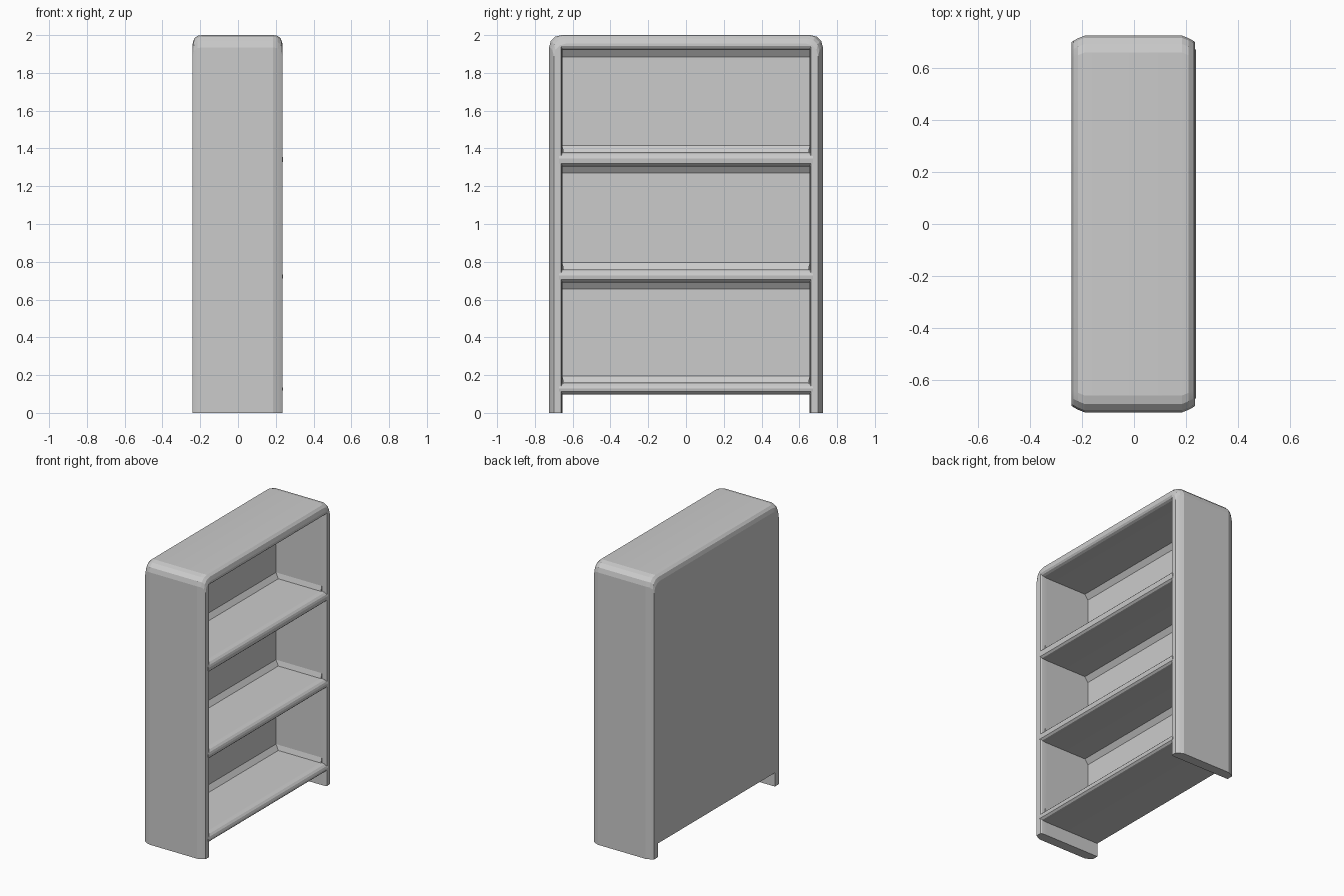
import bpy, bmesh, math

if "Cube" in bpy.data.objects:
    bpy.data.objects.remove(bpy.data.objects["Cube"])

BACK = -0.16  # inner face of the back panel

def make(name, rings, angle=12):
    """Loft closed rings of points into a capped solid."""
    bm = bmesh.new()
    vs = [[bm.verts.new(p) for p in r] for r in rings]
    n = len(vs[0])
    for a, b in zip(vs, vs[1:]):
        for i in range(n):
            j = (i + 1) % n
            bm.faces.new((a[i], a[j], b[j], b[i]))
    bm.faces.new(vs[0])
    bm.faces.new(vs[-1])
    bmesh.ops.recalc_face_normals(bm, faces=bm.faces)
    me = bpy.data.meshes.new(name)
    bm.to_mesh(me)
    bm.free()
    ob = bpy.data.objects.new(name, me)
    bpy.context.collection.objects.link(ob)
    bpy.ops.object.select_all(action='DESELECT')
    ob.select_set(True)
    bpy.context.view_layer.objects.active = ob
    bpy.ops.object.shade_smooth_by_angle(angle=math.radians(angle))
    return ob

def along_y(name, profile, y0, y1):
    return make(name, [[(x, y, z) for x, z in profile] for y in (y0, y1)])

# Outer frame: two sides and a top, lofted front to back with softened edges
def frame_ring(x, dy, dz, flare_y=0, flare_z=0):
    w, h, r = 0.725 - dy, 2.0 - dz, 0.065
    right = [(w, 0)]
    for i in range(4):
        a = math.radians(30 * i)
        right.append((w - r + r * math.cos(a), h - r + r * math.sin(a)))
    left = [(-y, z) for y, z in reversed(right)]
    yi, zi = 0.655 + flare_y, 1.92 + flare_z
    inner = [(-yi, 0), (-yi, zi), (yi, zi), (yi, 0)]
    return [(x, y, z) for y, z in right + left + inner]

make("frame", [
    frame_ring(-0.24, 0.025, 0.045),
    frame_ring(-0.232, 0.019, 0.018),
    frame_ring(-0.215, 0.01, 0.004),
    frame_ring(-0.19, 0, 0),
    frame_ring(0.185, 0, 0),
    frame_ring(0.21, 0.01, 0.004, 0, 0.003),
    frame_ring(0.227, 0.019, 0.018, 0.002, 0.01),
    frame_ring(0.235, 0.025, 0.045, 0.007, 0.022)])

# Back panel
along_y("back_panel", [(-0.2395, 0.097), (BACK, 0.097), (BACK, 1.93), (-0.2395, 1.93)],
        -0.665, 0.665)

# Shelves with rounded front lips and sloped fillets at the back
for i, (lo, hi) in enumerate([(0.097, 0.16), (0.69, 0.76), (1.305, 1.38)]):
    front = [(0.195, hi), (0.222, hi - 0.006), (0.234, hi - 0.018), (0.239, hi - 0.032),
             (0.236, lo + 0.016), (0.224, lo + 0.005), (0.2, lo)]
    a, b = BACK + 0.025, BACK - 0.005
    under = [(a, lo), (BACK, lo - 0.035), (b, lo - 0.035)] if i else [(b, lo)]
    along_y(f"shelf_{i + 1}", front + under + [(b, hi + 0.035), (BACK, hi + 0.035), (a, hi)],
            -0.672, 0.672)
    # Slim fillets where the shelf meets the sides
    for side, s in (("left", -1), ("right", 1)):
        tri = [(0.645, hi - 0.005), (0.645, hi), (0.655, hi + 0.035), (0.66, hi + 0.035), (0.66, hi - 0.005)]
        make(f"shelf_{i + 1}_{side}_fillet",
             [[(x, s * y, z) for y, z in tri] for x in (BACK - 0.005, 0.2)])

# Fillet under the top
along_y("top_fillet", [(BACK + 0.025, 1.92), (BACK, 1.885), (BACK - 0.005, 1.885),
                       (BACK - 0.005, 1.925), (BACK + 0.025, 1.925)], -0.66, 0.66)
